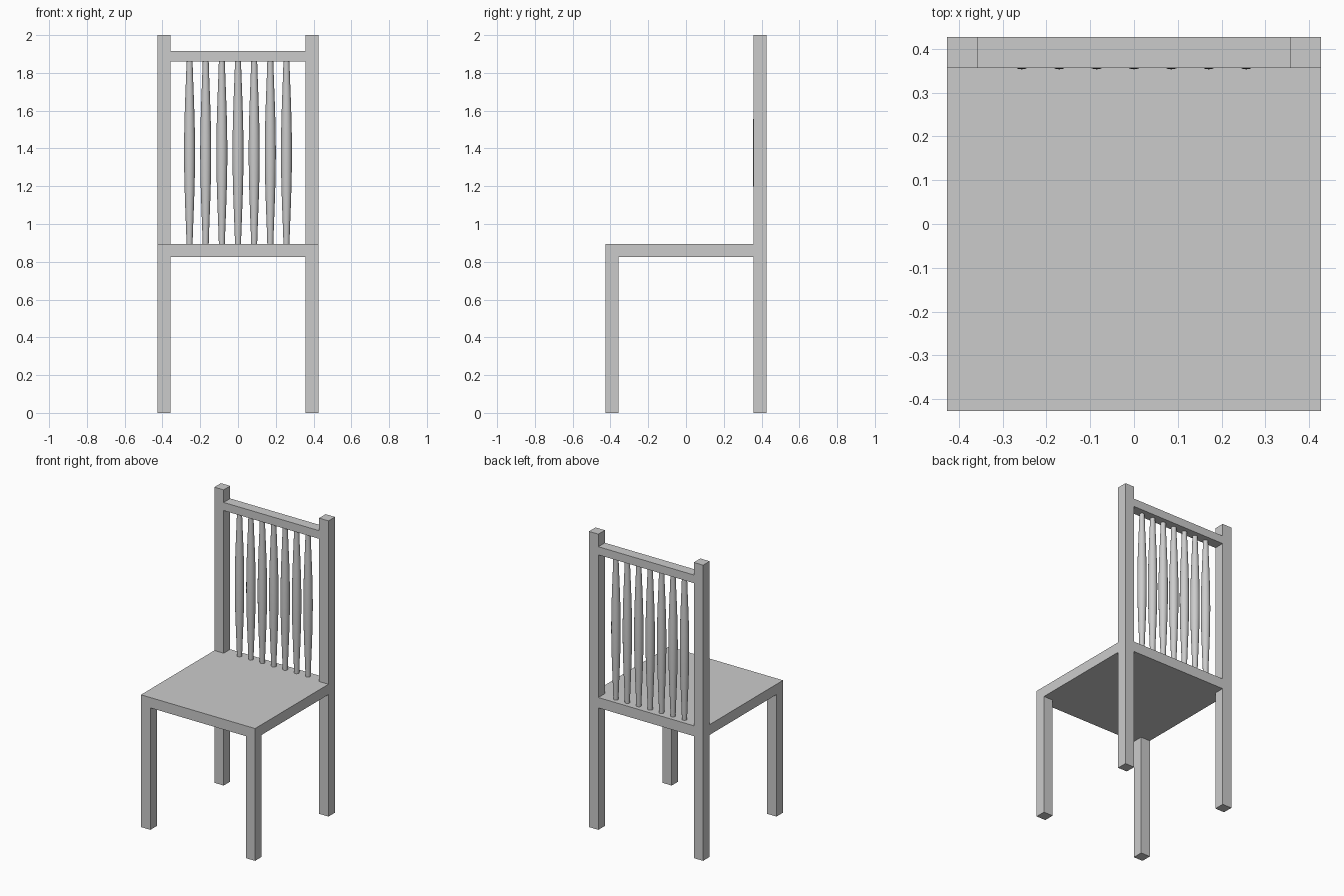
import bpy, bmesh, math

if "Cube" in bpy.data.objects:
    bpy.data.objects.remove(bpy.data.objects["Cube"])

W = 0.427          # half width of the chair
T = 0.07           # thickness of legs and posts
IN = W - T         # inner face of legs and posts
SEAT_LOW, SEAT_TOP = 0.825, 0.895
RAIL_LOW, RAIL_TOP = 1.86, 1.915


def add_object(name, bm):
    bmesh.ops.recalc_face_normals(bm, faces=bm.faces)
    mesh = bpy.data.meshes.new(name)
    bm.to_mesh(mesh)
    bm.free()
    obj = bpy.data.objects.new(name, mesh)
    bpy.context.collection.objects.link(obj)
    return obj


def box(name, lo, hi):
    bm = bmesh.new()
    bmesh.ops.create_cube(bm, size=1)
    for v in bm.verts:
        v.co = [lo[i] + (hi[i] - lo[i]) * (v.co[i] + 0.5) for i in range(3)]
    return add_object(name, bm)


def spindle(name, x, y, z0, z1, r_end, r_mid, sides=24, rings=20):
    bm = bmesh.new()
    loops = []
    for k in range(rings + 1):
        t = k / rings
        r = r_end + (r_mid - r_end) * max(0.0, math.sin(math.pi * t)) ** 1.2
        loops.append([bm.verts.new((x + r * math.cos(a), y + r * math.sin(a), z0 + (z1 - z0) * t))
                      for a in (2 * math.pi * s / sides for s in range(sides))])
    for a, b in zip(loops, loops[1:]):
        for s in range(sides):
            n = (s + 1) % sides
            bm.faces.new((a[s], a[n], b[n], b[s])).smooth = True
    # Flat end caps
    bm.faces.new(loops[0])
    bm.faces.new(loops[-1])
    obj = add_object(name, bm)
    bpy.ops.object.select_all(action='DESELECT')
    obj.select_set(True)
    bpy.context.view_layer.objects.active = obj
    bpy.ops.object.shade_smooth_by_angle(angle=math.radians(40))


# Seat slab
box("seat", (-W, -W, SEAT_LOW), (W, W, SEAT_TOP))

# Legs, and the back posts that continue the rear legs upward
for side, x0 in (("left", -W), ("right", IN)):
    box(f"front_leg_{side}", (x0, -W, 0), (x0 + T, -IN, SEAT_LOW))
    box(f"back_leg_{side}", (x0, IN, 0), (x0 + T, W, SEAT_LOW))
    box(f"back_post_{side}", (x0, IN, SEAT_TOP), (x0 + T, W, 2.0))

# Rail across the top of the back
box("top_rail", (-IN, IN, RAIL_LOW), (IN, W, RAIL_TOP))

# Seven turned spindles
for i in range(7):
    spindle(f"back_spindle_{i + 1}", (i - 3) * 0.0855, 0.3825, SEAT_TOP, RAIL_LOW, 0.016, 0.029)
